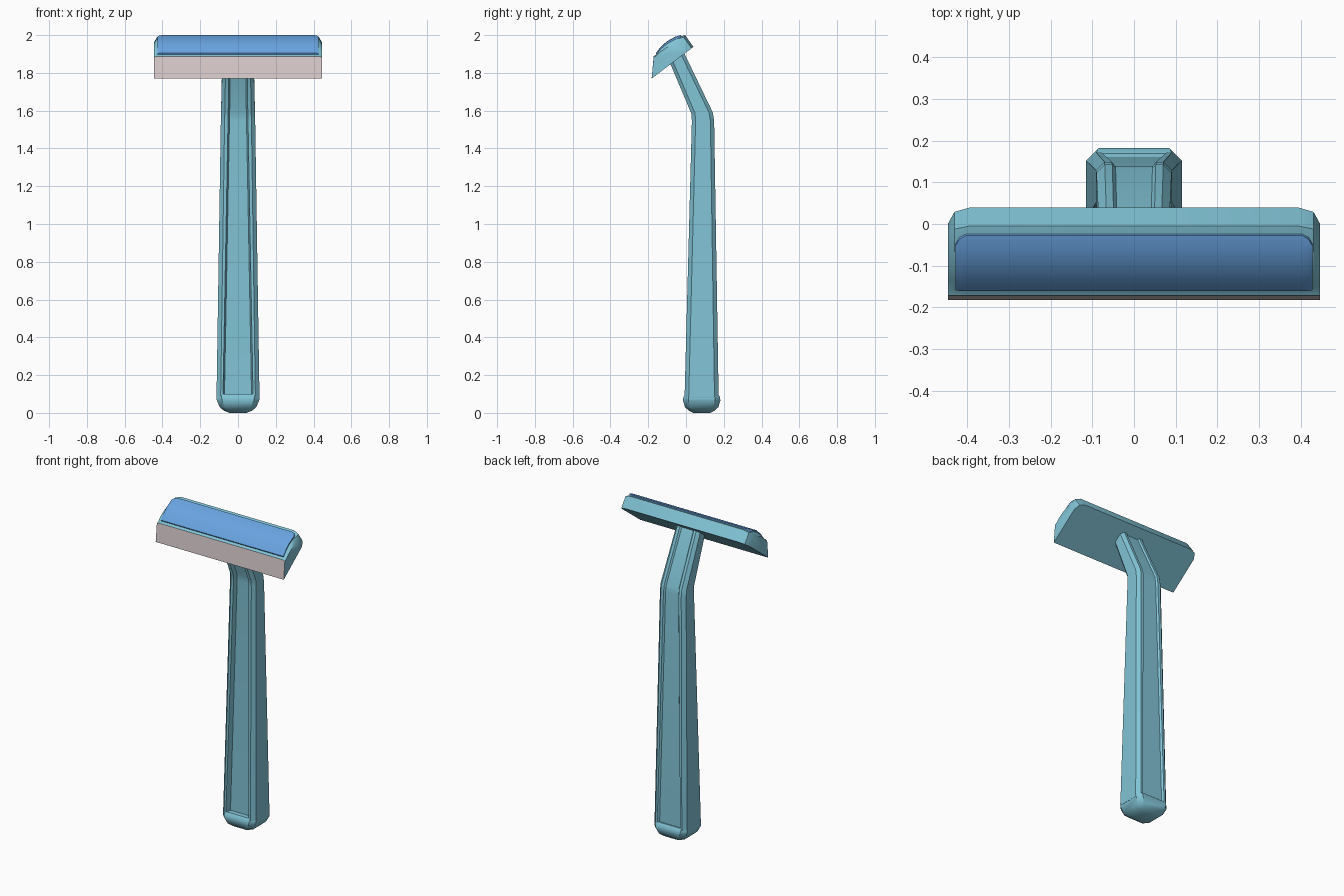
import bpy, bmesh, math

if "Cube" in bpy.data.objects:
    bpy.data.objects.remove(bpy.data.objects["Cube"])


def mat(name, rgb):
    m = bpy.data.materials.new(name)
    m.diffuse_color = (*rgb, 1)
    m.use_nodes = True
    m.node_tree.nodes["Principled BSDF"].inputs["Base Color"].default_value = m.diffuse_color
    return m


teal = mat("teal plastic", (0.22, 0.55, 0.67))
blue = mat("blue strip", (0.14, 0.37, 0.75))
pale = mat("pale guard", (0.70, 0.60, 0.61))


def loft(name, rings, mats, angle=30, rule=None):
    """Skin closed rings of equal length; rule(j) gives the material of side j."""
    bm = bmesh.new()
    vs = [[bm.verts.new(p) for p in r] for r in rings]
    n = len(rings[0])
    for a, b in zip(vs, vs[1:]):
        for j in range(n):
            k = (j + 1) % n
            f = bm.faces.new((a[j], a[k], b[k], b[j]))
            f.material_index = rule(j) if rule else 0
    bm.faces.new(vs[0][::-1])
    bm.faces.new(vs[-1])
    bmesh.ops.recalc_face_normals(bm, faces=bm.faces[:])
    me = bpy.data.meshes.new(name)
    bm.to_mesh(me)
    bm.free()
    for m in mats:
        me.materials.append(m)
    ob = bpy.data.objects.new(name, me)
    bpy.context.collection.objects.link(ob)
    bpy.ops.object.select_all(action='DESELECT')
    ob.select_set(True)
    bpy.context.view_layer.objects.active = ob
    bpy.ops.object.shade_smooth_by_angle(angle=math.radians(angle))
    return ob


# Handle: channelled section between a front point and a back point (y, z)
def handle_ring(front, back, w, i, c, rf, rb):
    depth = math.dist(front, back)
    half = [(i - 0.008, rf), (i, 0), (w - c, 0), (w, c),
            (w, depth - c), (w - c, depth), (i, depth), (i - 0.008, depth - rb)]
    pts = half + [(-x, t) for x, t in reversed(half)]
    ring = []
    for x, t in pts:
        s = t / depth
        ring.append((x, front[0] + (back[0] - front[0]) * s,
                     front[1] + (back[1] - front[1]) * s))
    return ring


loft("handle", [
    handle_ring((-0.008, 0.07), (0.173, 0.07), 0.114, 0.080, 0.022, 0.035, 0.012),
    handle_ring((0.031, 1.545), (0.149, 1.545), 0.091, 0.053, 0.020, 0.025, 0.010),
    handle_ring((0.028, 1.585), (0.142, 1.59), 0.090, 0.052, 0.020, 0.025, 0.010),
    handle_ring((-0.088, 1.86), (-0.012, 1.91), 0.083, 0.048, 0.018, 0.020, 0.010),
], [teal], 35)


# Rounded end cap at the foot of the handle
def cap_ring(z, w, d, c):
    q = [(w, -d + c), (w, d - c), (w - c, d), (-w + c, d),
         (-w, d - c), (-w, -d + c), (-w + c, -d), (w - c, -d)]
    return [(x, 0.083 + y, z) for x, y in q]


loft("handle_end_cap", [
    cap_ring(0.0, 0.045, 0.045, 0.02), cap_ring(0.012, 0.075, 0.068, 0.026),
    cap_ring(0.03, 0.096, 0.088, 0.028), cap_ring(0.065, 0.112, 0.099, 0.028),
    cap_ring(0.085, 0.115, 0.097, 0.028), cap_ring(0.10, 0.113, 0.086, 0.024),
], [teal], 40)

# Head: side profile lofted along x, softened towards both ends
full = [(-0.182, 1.77), (-0.171, 1.888), (-0.155, 1.899), (-0.132, 1.932),
        (-0.098, 1.962), (-0.055, 1.986), (-0.005, 2.0), (0.039, 1.938)]
mid = [(-0.182, 1.77), (-0.171, 1.888), (-0.155, 1.898), (-0.133, 1.927),
       (-0.099, 1.955), (-0.058, 1.977), (-0.012, 1.988), (0.029, 1.930)]
end = [(-0.182, 1.77), (-0.171, 1.882), (-0.156, 1.890), (-0.137, 1.910),
       (-0.105, 1.932), (-0.068, 1.950), (-0.032, 1.958), (0.000, 1.908)]


def along(sections):
    both = [(-x, p) for x, p in sections] + [(x, p) for x, p in reversed(sections)]
    return [[(x, y, z) for y, z in p] for x, p in both]


loft("head", along([(0.446, end), (0.43, mid), (0.395, full)]),
     [teal, pale], 35, lambda j: 1 if j == 0 else 0)


# Blue strip: thin curved plate over the head, back corners rounded
def strip(back_y, lift):
    arc = [(-0.157, 1.899), (-0.132, 1.932), (-0.098, 1.962), (-0.055, 1.986), (-0.024, 1.9955)]
    arc = [(min(y, back_y), z if y <= back_y else z - 0.3 * (y - back_y)) for y, z in arc]
    top = [(y - 0.5 * lift, min(z + 0.85 * lift, 2.0)) for y, z in arc]
    return top + [(y + 0.005, z - 0.012) for y, z in reversed(arc)]


loft("lubricating_strip", along([(0.427, strip(-0.05, 0.003)),
                                 (0.418, strip(-0.034, 0.006)),
                                 (0.402, strip(-0.024, 0.006))]), [blue], 35)
